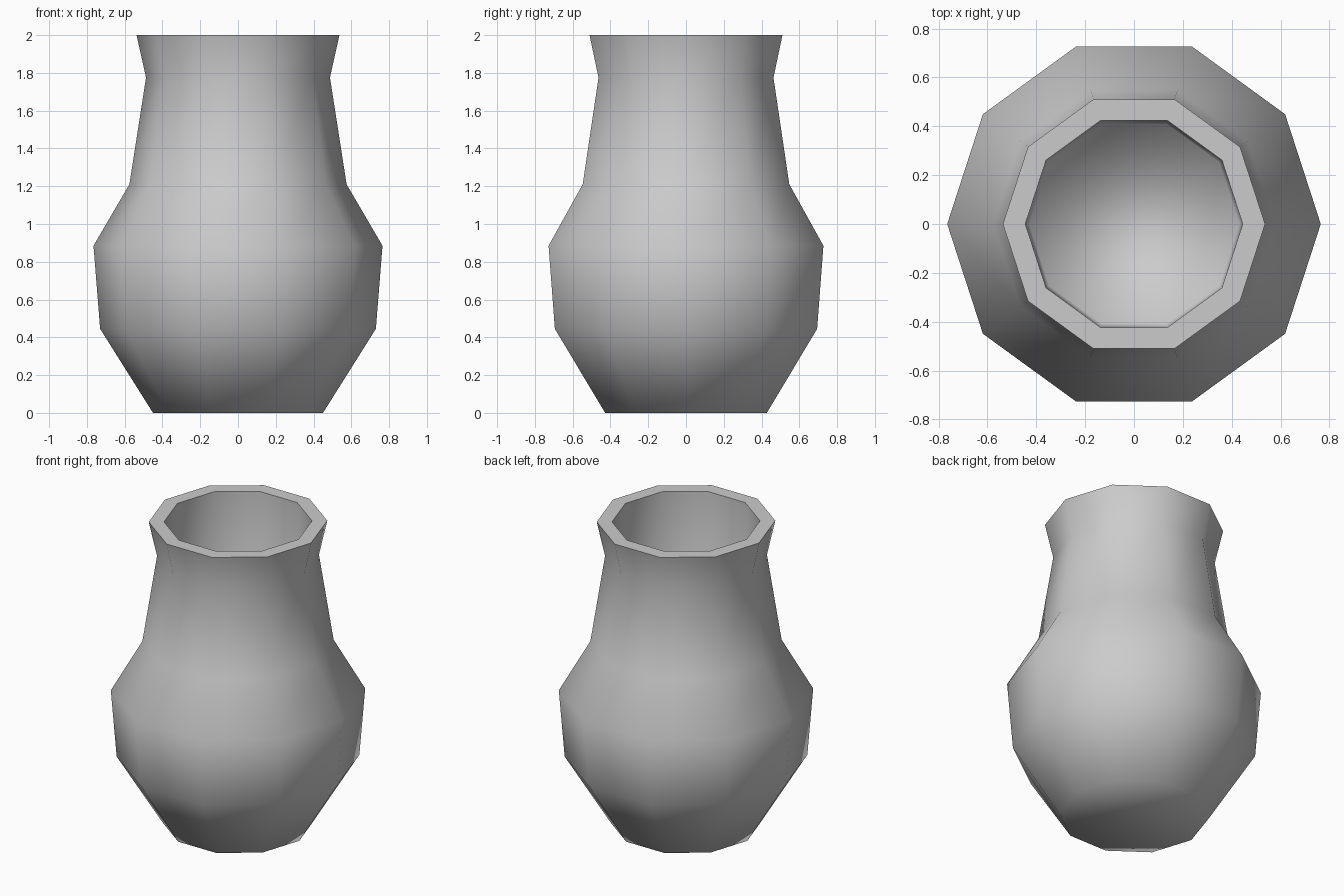
import bpy
import bmesh
from math import cos, sin, tau

SIDES = 10

cube = bpy.data.objects.get("Cube")
if cube:
    bpy.data.objects.remove(cube, do_unlink=True)

# Plain grey clay
clay = bpy.data.materials.new("grey_clay")
clay.use_nodes = True
grey = (0.6, 0.6, 0.6, 1)
clay.diffuse_color = grey
clay.node_tree.nodes["Principled BSDF"].inputs["Base Color"].default_value = grey

# Profile as (radius, height): up the outside, over the rim, down the inside
outside = [(0.45, 0), (0.73, 0.445), (0.765, 0.885),
           (0.575, 1.21), (0.487, 1.775), (0.537, 2)]
inside = [(0.445, 2), (0.43, 0.1)]

bm = bmesh.new()


def ring(radius, height):
    angles = [tau * i / SIDES for i in range(SIDES)]
    return [bm.verts.new((radius * cos(a), radius * sin(a), height)) for a in angles]


rings = [ring(r, z) for r, z in outside + inside]
for low, high in zip(rings, rings[1:]):
    for i in range(SIDES):
        j = (i + 1) % SIDES
        bm.faces.new((low[i], low[j], high[j], high[i]))

# Underside and inner floor
bm.faces.new(rings[0][::-1])
bm.faces.new(rings[-1])

# Smooth body with a crisp flat rim
for face in bm.faces:
    face.smooth = True
for lip in rings[len(outside) - 1:len(outside) + 1]:
    for i in range(SIDES):
        bm.edges.get((lip[i], lip[(i + 1) % SIDES])).smooth = False

mesh = bpy.data.meshes.new("vase")
bm.to_mesh(mesh)
bm.free()
mesh.materials.append(clay)
vase = bpy.data.objects.new("vase", mesh)
bpy.context.collection.objects.link(vase)
